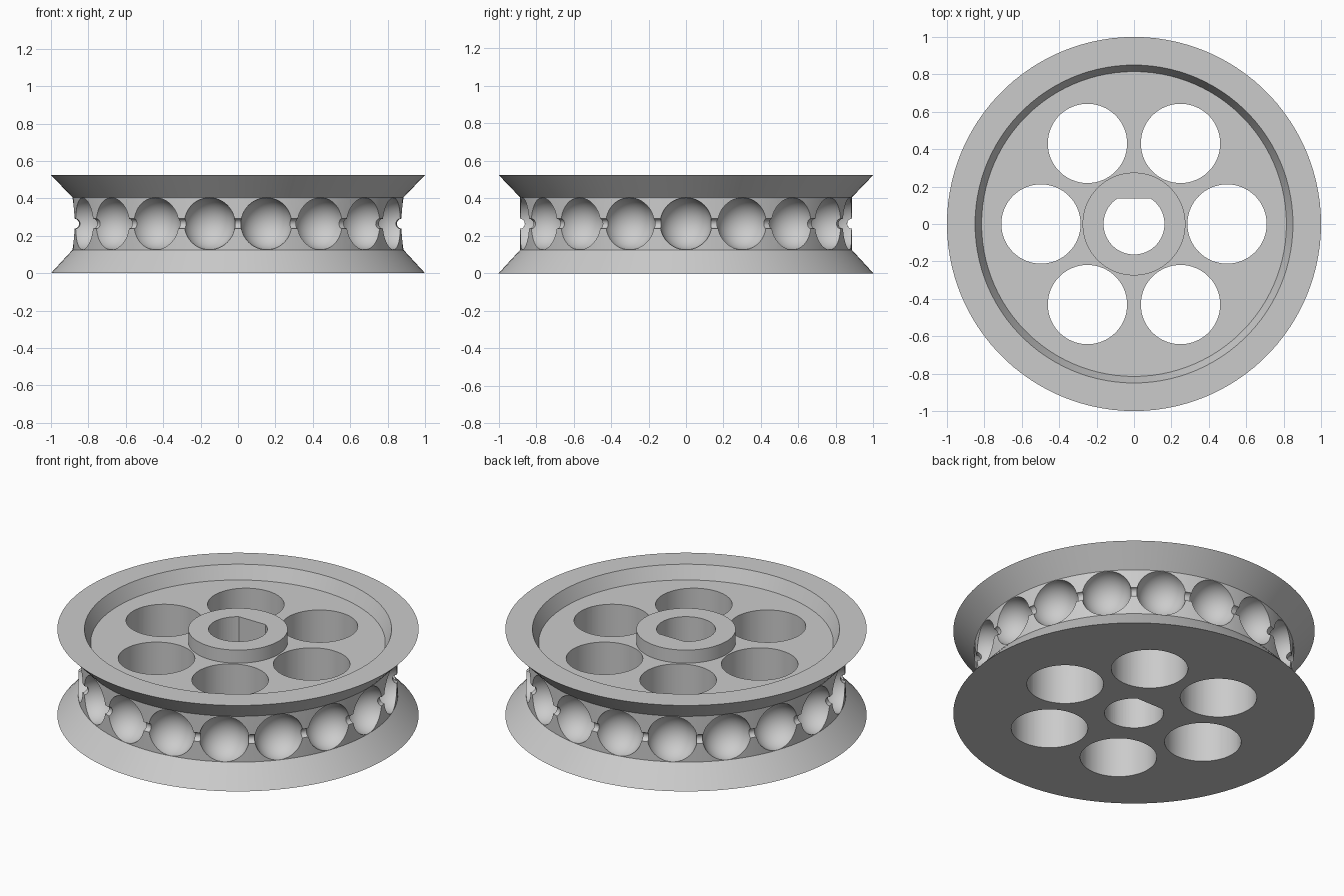
import bpy, bmesh
from math import sin, cos, pi, asin, radians
from mathutils import Matrix, Vector

cube = bpy.data.objects.get("Cube")
if cube:
    bpy.data.objects.remove(cube, do_unlink=True)

HEIGHT = 0.525
MID = HEIGHT / 2 + 0.002
GROOVE = 0.885
SOCKETS = 18


def make_object(name, bm):
    bmesh.ops.recalc_face_normals(bm, faces=bm.faces)
    mesh = bpy.data.meshes.new(name)
    bm.to_mesh(mesh)
    bm.free()
    obj = bpy.data.objects.new(name, mesh)
    bpy.context.collection.objects.link(obj)
    return obj


def lathe(name, profile, steps, closed=False, phase=0.0):
    """Revolve (radius, height) points around the z axis."""
    bm = bmesh.new()
    verts = [bm.verts.new((r * cos(phase), r * sin(phase), z)) for r, z in profile]
    pairs = list(zip(verts, verts[1:]))
    if closed:
        pairs.append((verts[-1], verts[0]))
    edges = [bm.edges.new(p) for p in pairs]
    bmesh.ops.spin(bm, geom=verts + edges, cent=(0, 0, 0), axis=(0, 0, 1),
                   angle=2 * pi, steps=steps, use_duplicate=False)
    bmesh.ops.remove_doubles(bm, verts=bm.verts, dist=1e-5)
    return make_object(name, bm)


def add_prism(bm, outline, z0, z1):
    """Extrude a flat outline from z0 to z1."""
    face = bm.faces.new([bm.verts.new((x, y, z0)) for x, y in outline])
    new = bmesh.ops.extrude_face_region(bm, geom=[face])["geom"]
    moved = [v for v in new if isinstance(v, bmesh.types.BMVert)]
    bmesh.ops.translate(bm, verts=moved, vec=Vector((0, 0, z1 - z0)))


def cut(target, cutter):
    """Subtract the cutter and remove it afterwards."""
    cutter.hide_render = True
    mod = target.modifiers.new("cut", 'BOOLEAN')
    mod.operation = 'DIFFERENCE'
    mod.solver = 'EXACT'
    mod.object = cutter
    bpy.context.view_layer.update()
    graph = bpy.context.evaluated_depsgraph_get()
    result = bpy.data.meshes.new_from_object(target.evaluated_get(graph))
    target.modifiers.clear()
    target.data = result
    bpy.data.objects.remove(cutter, do_unlink=True)


# Wheel body: flared flanges, flat groove, dished top and raised hub
wheel = lathe("pulley_wheel", [
    (0, 0), (1, 0), (GROOVE, 0.125), (GROOVE, 0.405), (1, HEIGHT),
    (0.85, HEIGHT), (0.815, 0.445), (0.275, 0.445), (0.275, HEIGHT), (0, HEIGHT),
], 108)

# Six lightening holes and the D-shaped shaft bore
bm = bmesh.new()
for i in range(6):
    cx, cy = 0.4975 * cos(i * pi / 3), 0.4975 * sin(i * pi / 3)
    ring = [2 * pi * k / 64 for k in range(64)]
    add_prism(bm, [(cx + 0.212 * cos(a), cy + 0.212 * sin(a)) for a in ring], -0.1, 0.7)
bore, flat = 0.163, 0.136
start = pi - asin(flat / bore)
sweep = pi + 2 * asin(flat / bore)
arc = [start + sweep * k / 48 for k in range(49)]
add_prism(bm, [(bore * cos(a), bore * sin(a)) for a in arc], -0.1, 0.7)
cut(wheel, make_object("hole_cutter", bm))

# Ball sockets around the groove
bm = bmesh.new()
for i in range(SOCKETS):
    place = Matrix.Rotation(2 * pi * i / SOCKETS, 4, 'Z') @ Matrix.Translation((0.887, 0, MID))
    bmesh.ops.create_uvsphere(bm, u_segments=40, v_segments=24, radius=0.139, matrix=place)
cut(wheel, make_object("socket_cutter", bm))

# Narrow cord channel linking the sockets
tube = [(0.887 + 0.027 * cos(2 * pi * k / 16 + 0.1), MID + 0.027 * sin(2 * pi * k / 16 + 0.1))
        for k in range(16)]
cut(wheel, lathe("cord_cutter", tube, 108, closed=True, phase=0.013))

# Single grey material
grey = bpy.data.materials.new("light_grey")
grey.use_nodes = True
colour = (0.6, 0.6, 0.6, 1)
grey.diffuse_color = colour
grey.node_tree.nodes["Principled BSDF"].inputs["Base Color"].default_value = colour
wheel.data.materials.clear()
wheel.data.materials.append(grey)

bpy.ops.object.select_all(action='DESELECT')
wheel.select_set(True)
bpy.context.view_layer.objects.active = wheel
bpy.ops.object.shade_smooth_by_angle(angle=radians(30))
